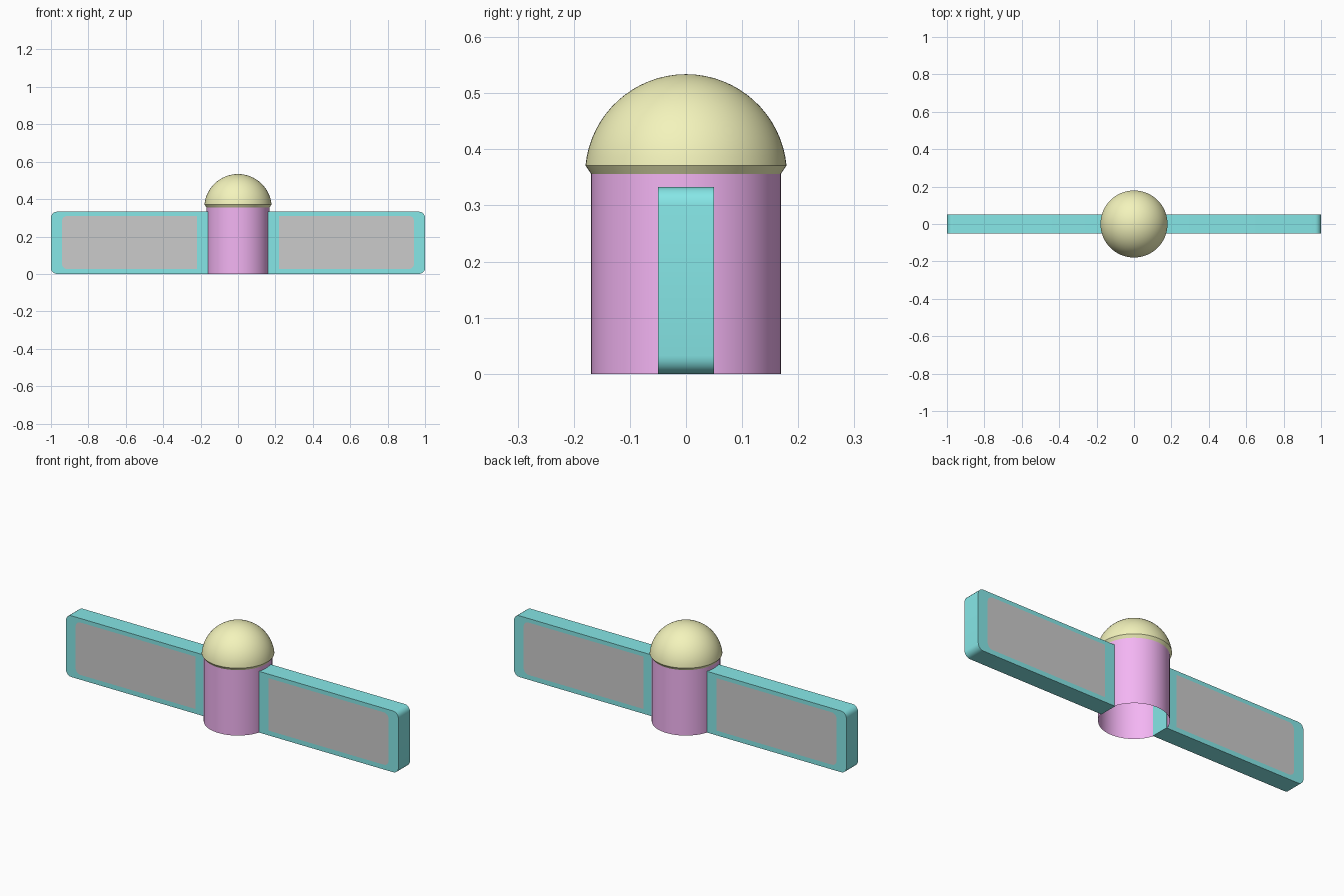
import bpy, bmesh, math

if "Cube" in bpy.data.objects:
    bpy.data.objects.remove(bpy.data.objects["Cube"])


def material(name, rgb):
    m = bpy.data.materials.new(name)
    m.diffuse_color = (*rgb, 1)
    m.use_nodes = True
    m.node_tree.nodes["Principled BSDF"].inputs["Base Color"].default_value = m.diffuse_color
    return m


teal = material("teal", (0.24, 0.80, 0.80))
pink = material("pink", (0.90, 0.46, 0.90))
yellow = material("yellow", (0.90, 0.90, 0.50))


def finish(name, bm, mat=None):
    bmesh.ops.recalc_face_normals(bm, faces=bm.faces)
    me = bpy.data.meshes.new(name)
    bm.to_mesh(me)
    bm.free()
    ob = bpy.data.objects.new(name, me)
    bpy.context.collection.objects.link(ob)
    if mat:
        me.materials.append(mat)
    bpy.context.view_layer.objects.active = ob
    ob.select_set(True)
    bpy.ops.object.shade_smooth_by_angle(angle=math.radians(30))
    ob.select_set(False)
    return ob


def lathe(name, profile, mat, steps=64):
    bm = bmesh.new()
    vs = [bm.verts.new((r, 0, z)) for r, z in profile]
    es = [bm.edges.new(p) for p in zip(vs, vs[1:])]
    bmesh.ops.spin(bm, geom=vs + es, cent=(0, 0, 0), axis=(0, 0, 1),
                   angle=math.tau, steps=steps)
    bmesh.ops.remove_doubles(bm, verts=bm.verts, dist=1e-5)
    return finish(name, bm, mat)


def outline(x0, x1, z0, z1, r, steps=5):
    """Rectangle with its two outer corners rounded."""
    pts = [(x0, z1), (x0, z0)]
    for cz, start in ((z0 + r, -90), (z1 - r, 0)):
        for i in range(steps + 1):
            a = math.radians(start + 90 * i / steps)
            pts.append((x1 - r + r * math.cos(a), cz + r * math.sin(a)))
    return pts


# Open hub tube
R = 0.169
lathe("hub", [(R, 0), (R, 0.356)], pink)

# Dome with a small flared lip
DR, DC, start = 0.18, 0.354, math.radians(5.5)
dome = [(R, 0.356)]
for i in range(17):
    a = start + (math.pi / 2 - start) * i / 16
    dome.append((max(DR * math.cos(a), 0), DC + DR * math.sin(a)))
lathe("dome", dome, yellow)

# Arms: a teal frame around flush grey panels, front and back
T = 0.05
outer = outline(0.158, 1.0, 0, 0.333, 0.032)
inner = outline(0.22, 0.942, 0.026, 0.311, 0.03)
n = len(outer)
for side, s in (("right", 1), ("left", -1)):
    bm = bmesh.new()
    ring = {(k, y): [bm.verts.new((s * x, y, z)) for x, z in pts]
            for k, pts in (("out", outer), ("in", inner)) for y in (-T, T)}
    for a, b in ((("out", -T), ("in", -T)), (("out", T), ("in", T)),
                 (("out", -T), ("out", T))):
        for i in range(n):
            j = (i + 1) % n
            bm.faces.new((ring[a][i], ring[a][j], ring[b][j], ring[b][i]))
    finish(side + "_arm_frame", bm, teal)

    for face, y in (("front", -T), ("back", T)):
        bm = bmesh.new()
        f = bm.faces.new([bm.verts.new((s * x, y, z)) for x, z in inner])
        f.normal_update()
        flip = f.normal.y * y < 0
        ob = finish(f"{side}_{face}_panel", bm)
        if ob.data.polygons[0].normal.y * y < 0:
            ob.data.flip_normals()
